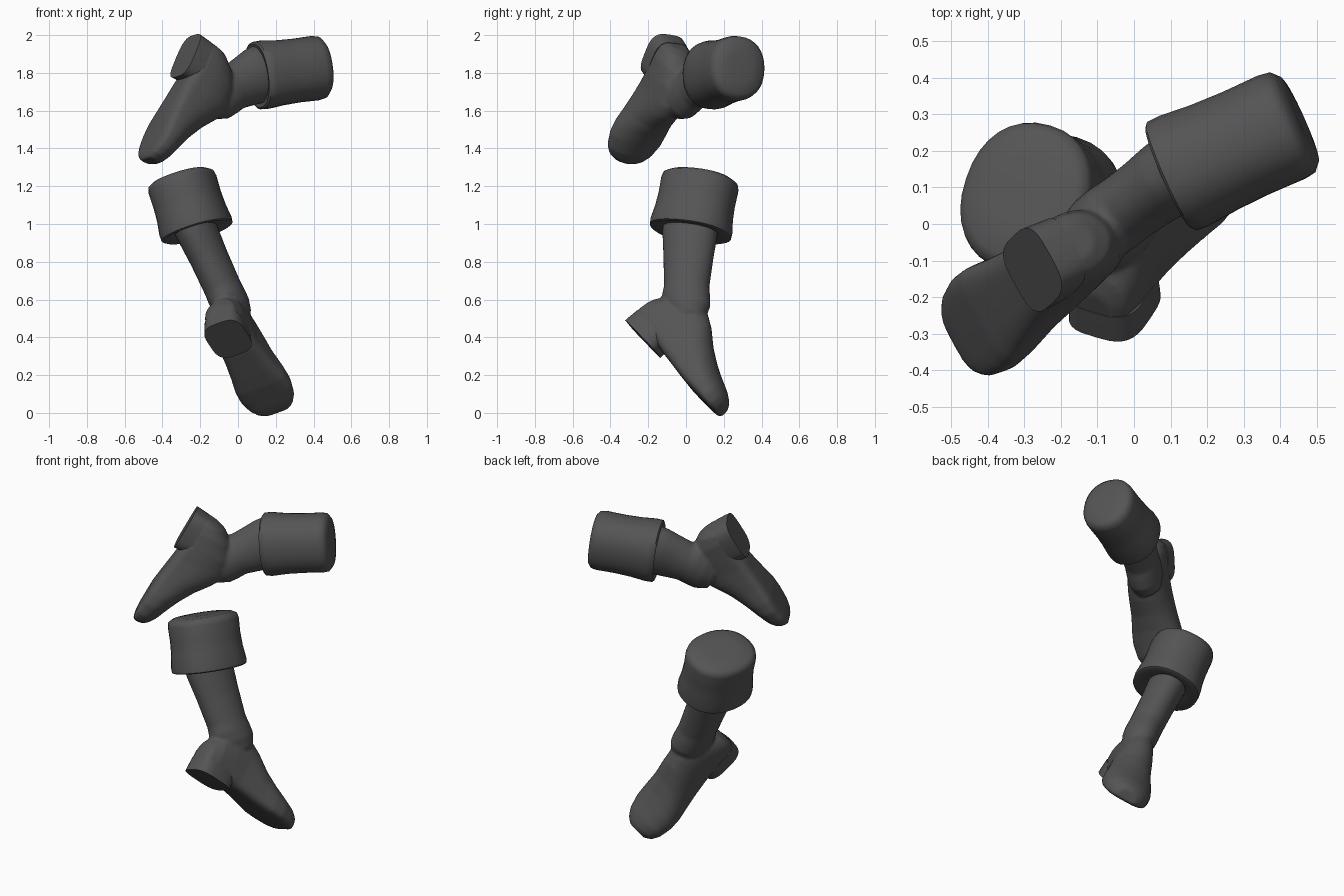
import bpy, bmesh, math
from mathutils import Vector as V

if "Cube" in bpy.data.objects:
    bpy.data.objects.remove(bpy.data.objects["Cube"])

N = 32

def ring(c, ax, ay, rx, ry, power=1.0):
    pts = []
    for i in range(N):
        t = 2 * math.pi * i / N
        ct, st = math.cos(t), math.sin(t)
        pts.append(c + ax * rx * math.copysign(abs(ct) ** power, ct)
                   + ay * ry * math.copysign(abs(st) ** power, st))
    return pts

def loft(bm, rings):
    vs = [[bm.verts.new(p) for p in r] for r in rings]
    faces = [bm.faces.new(vs[0]), bm.faces.new(vs[-1])]
    for a, b in zip(vs, vs[1:]):
        for i in range(N):
            j = (i + 1) % N
            faces.append(bm.faces.new((a[i], a[j], b[j], b[i])))
    bmesh.ops.recalc_face_normals(bm, faces=faces)

mat = bpy.data.materials.new("dark_leather")
mat.diffuse_color = (0.09, 0.09, 0.09, 1)
mat.use_nodes = True
mat.node_tree.nodes["Principled BSDF"].inputs["Base Color"].default_value = mat.diffuse_color

def finish(bm, name, angle=40):
    me = bpy.data.meshes.new(name)
    bm.to_mesh(me)
    bm.free()
    ob = bpy.data.objects.new(name, me)
    me.materials.append(mat)
    bpy.context.collection.objects.link(ob)
    bpy.ops.object.select_all(action='DESELECT')
    bpy.context.view_layer.objects.active = ob
    ob.select_set(True)
    bpy.ops.object.shade_smooth_by_angle(angle=math.radians(angle))
    return ob

# foot stations: along foot, low, high, half width
FOOT = [(-.14, .06, .15, .05), (-.12, .05, .21, .085), (-.06, .05, .28, .102),
        (.03, .045, .335, .106), (.13, .025, .34, .108), (.2, .018, .305, .116),
        (.29, .008, .24, .128), (.38, 0, .19, .145), (.45, 0, .16, .148),
        (.53, 0, .13, .13), (.575, .003, .105, .1), (.6, .012, .08, .06)]
# cuff profile: position along cuff, radius factor
CUFF = [(.05, .65), (0, .97), (.02, 1.03), (.12, 1.04), (.35, .99), (.6, .97),
        (.88, .98), (.96, .95), (1.01, .82), (1.03, .45)]

def boot(side, ankle, foot_origin, foot_dir, sole_dir, cuff0, cuff1, cuff_r):
    O, P, c0, c1 = V(ankle), V(foot_origin), V(cuff0), V(cuff1)
    f = V(foot_dir).normalized()
    up = -V(sole_dir)
    up = (up - f * f.dot(up)).normalized()
    s = up.cross(f).normalized()
    sole = P - up * .31
    z = (c0 - O).normalized()
    x = s.cross(z).normalized()
    if x.dot(f) < 0:
        x = -x
    y = z.cross(x)

    # foot and shaft fused into one upper
    bm = bmesh.new()
    rings = []
    for a, lo, hi, w in FOOT:
        pts = []
        for i in range(N):
            t = 2 * math.pi * i / N
            ct, st = math.cos(t), math.sin(t)
            if st < 0:    # flat underside with squarish edges
                ct = math.copysign(abs(ct) ** .45, ct)
                st = -abs(st) ** .45
            mid = lo + (hi - lo) * .35
            h = mid + st * ((hi - mid) if st > 0 else (mid - lo))
            pts.append(sole + f * a + s * w * ct + up * h)
        rings.append(pts)
    loft(bm, rings)
    d = (c0 - O).length
    shaft = [(-.13, .02, .09, .08), (-.06, .01, .125, .098), (0, 0, .13, .1),
             (.05, 0, .122, .098), (d * .6, 0, .135, .1),
             (d, 0, .15, .108), (d + .08, 0, .15, .11)]
    loft(bm, [ring(O + z * h + x * o, x, y, rx, ry) for h, o, rx, ry in shaft])
    ob = finish(bm, side + "_boot_upper")
    m = ob.modifiers.new("fuse", 'REMESH')
    m.mode = 'VOXEL'
    m.voxel_size = .01
    m.use_smooth_shade = True
    m = ob.modifiers.new("soften", 'SMOOTH')
    m.iterations = 3

    # heel block
    bm = bmesh.new()
    loft(bm, [ring(sole + f * -.02 + up * h, f, s, .128 * k, .108 * k, .6)
              for h, k in ((0, 1), (.03, .99), (.085, .96))])
    finish(bm, side + "_heel", 30)

    # folded cuff
    cz = (c1 - c0).normalized()
    cx = (x - cz * x.dot(cz)).normalized()
    cy = cz.cross(cx)
    bm = bmesh.new()
    loft(bm, [ring(c0.lerp(c1, t), cx, cy, cuff_r[0] * k, cuff_r[1] * k, .9)
              for t, k in CUFF])
    finish(bm, side + "_cuff", 50)

boot("lower", (-.062, 0, .62), (-.055, .01, .59),
     (.425, .63, -.65), (.03, -.736, -.676),
     (-.215, .022, .955), (-.305, .08, 1.245), (.212, .184))
boot("raised", (-.06, .015, 1.705), (-.038, -.018, 1.725),
     (-.36, -.34, -.86), (-.8, -.37, .48),
     (.098, .128, 1.785), (.446, .284, 1.83), (.175, .158))
